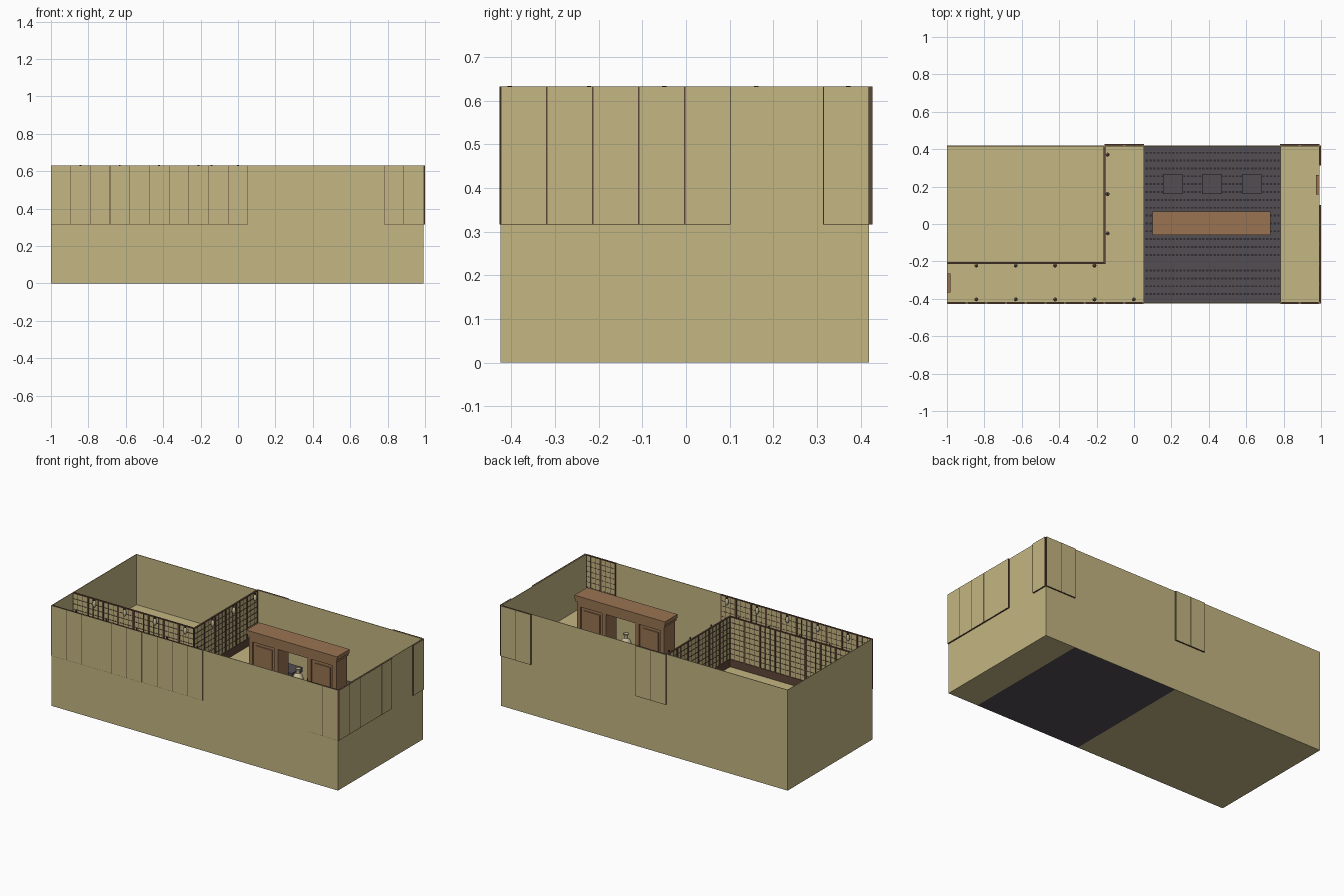
import bpy, bmesh, math
from mathutils import Matrix, Vector

if "Cube" in bpy.data.objects:
    bpy.data.objects.remove(bpy.data.objects["Cube"])


def mat(name, r, g, b):
    m = bpy.data.materials.new(name)
    m.diffuse_color = (r, g, b, 1)
    m.use_nodes = True
    m.node_tree.nodes["Principled BSDF"].inputs["Base Color"].default_value = m.diffuse_color
    return m


TAN = mat("tan_plaster", 0.55, 0.465, 0.225)
DARK = mat("dark_brown_wood", 0.115, 0.062, 0.04)
WOOD = mat("warm_wood", 0.32, 0.175, 0.085)
GREY = mat("slate_grey", 0.085, 0.075, 0.085)
BLACK = mat("dark_slate", 0.03, 0.027, 0.032)
CREAM = mat("cream_ceramic", 0.6, 0.52, 0.33)

M = 2 / 19            # plan module
TOP, MID = 6 * M, 3 * M


def boxes(name, items, material):
    """One object from (x0, x1, y0, y1, z0, z1) boxes."""
    bm = bmesh.new()
    for x0, x1, y0, y1, z0, z1 in items:
        x0, x1 = sorted((x0, x1))
        y0, y1 = sorted((y0, y1))
        t = Matrix.Translation(((x0 + x1) / 2, (y0 + y1) / 2, (z0 + z1) / 2))
        s = Matrix.Diagonal((x1 - x0, y1 - y0, z1 - z0, 1))
        bmesh.ops.create_cube(bm, size=1, matrix=t @ s)
    me = bpy.data.meshes.new(name)
    bm.to_mesh(me)
    bm.free()
    me.materials.append(material)
    ob = bpy.data.objects.new(name, me)
    bpy.context.collection.objects.link(ob)
    return ob


def lathe(name, profile, spots, material, n=16):
    """Turned shape from (radius, z) points, repeated at each spot."""
    bm = bmesh.new()
    for sx, sy, sz in spots:
        rings = [[bm.verts.new((sx + r * math.cos(2 * math.pi * i / n),
                                sy + r * math.sin(2 * math.pi * i / n), sz + z))
                  for i in range(n)] for r, z in profile]
        for a, b in zip(rings, rings[1:]):
            for i in range(n):
                j = (i + 1) % n
                bm.faces.new((a[i], a[j], b[j], b[i]))
        bm.faces.new(rings[0][::-1])
        bm.faces.new(rings[-1])
    me = bpy.data.meshes.new(name)
    bm.to_mesh(me)
    bm.free()
    me.materials.append(material)
    ob = bpy.data.objects.new(name, me)
    bpy.context.collection.objects.link(ob)
    bpy.context.view_layer.objects.active = ob
    ob.select_set(True)
    bpy.ops.object.shade_smooth_by_angle(angle=math.radians(40))
    ob.select_set(False)


# outer walls
X0, X1, Y0, Y1, T = -1.0, 0.992, -0.424, 0.419, 0.004
boxes("outer_walls", [
    (X0, X1, Y0, Y0 + T, 0, TOP), (X0, X1, Y1 - T, Y1, 0, TOP),
    (X0, X0 + T, Y0, Y1, 0, TOP), (X1 - T, X1, Y0, Y1, 0, TOP)], TAN)

# raised floors on both sides of the sunken stone floor
PX0, PX1 = X0 + 10 * M, 0.782
boxes("raised_floor", [(X0, PX0, Y0, Y1, 0, MID), (PX1, X1, Y0, Y1, 0, MID)], TAN)

# sunken stone floor with rows of small studs
boxes("stone_floor", [(PX0, PX1, Y0 + .001, Y1 - .001, 0, 0.042)], GREY)
studs = []
for r in range(19):
    if r == 4:
        continue
    y = -0.375 + r * 0.042
    for k in range(36):
        x = PX0 + 0.01 + k * 0.0201
        studs.append((x, x + 0.013, y - 0.005, y + 0.005, 0.04, 0.048))
boxes("stone_studs", studs, BLACK)

# paper screens: frame, kickboard, lattice and paper, one module wide
frame, paper = [], []


def screen(axis, start, c, inward, both=False):
    """axis 'x' or 'y': direction of the screen; c: its outer face; inward: +1 or -1."""
    def put(lst, u0, u1, d0, d1, z0, z1):
        a, b = c + inward * d0, c + inward * d1
        u0, u1 = start + u0, start + u1
        lst.append((u0, u1, a, b, z0, z1) if axis == 'x' else (a, b, u0, u1, z0, z1))

    D, w, kick = 0.010, 0.006, 0.048
    back = 0 if both else 0.0006
    for u0, u1, z0, z1 in ((0, w, MID, TOP), (M - w, M, MID, TOP),
                           (w, M - w, TOP - w, TOP), (w, M - w, MID, MID + kick)):
        put(frame, u0, u1, back, D, z0, z1)
    bar = (0.002, 0.008) if both else (0.004, 0.008)
    for i in (1, 2):
        u = i * M / 3
        put(frame, u - .0015, u + .0015, *bar, MID + kick, TOP - w)
    for i in range(1, 8):
        z = MID + kick + i * (TOP - w - MID - kick) / 8
        put(frame, w, M - w, *bar, z - .0015, z + .0015)
    put(paper, w, M - w, 0.004, 0.006, MID + kick, TOP - w)
    if not both:          # plain backing on the outside
        put(paper, .0015, M - .0015, 0, 0.002, MID + .0015, TOP - .001)


YF, YB, XR = Y0 - 0.003, 0.427, 1.0
for i in range(10):
    screen('x', X0 + i * M, YF, 1)
for i in range(2):
    screen('x', X1 - (i + 1) * M, YF, 1)
    screen('x', X1 - (i + 1) * M, YB, -1)
    screen('x', PX0 - (i + 1) * M, YB, -1)
for i in range(5):
    screen('y', Y0 + i * M, XR, -1)
screen('y', Y1 - M, XR, -1)
# L-shaped inner partition
PX, PY = X0 + 8 * M, Y0 + 2 * M
for i in range(8):
    screen('x', X0 + i * M, PY - 0.001, 1, True)
for i in range(6):
    screen('y', PY + i * M, PX - 0.005, 1, True)
boxes("screen_frames", frame, DARK)
boxes("screen_paper", paper, TAN)

# small lanterns hung along the screens
spots = [(-0.843 + 2 * M * i, -0.222, 0) for i in range(4)]
spots += [(-0.843 + 2 * M * i, -0.403, 0) for i in range(5)]
spots += [(-0.141, -0.05 + 2 * M * i, 0) for i in range(3)]
lathe("lantern_shades", [(.005, .585), (.009, .592), (.0105, .605),
                         (.009, .618), (.005, .625)], spots, CREAM, 12)
lathe("lantern_caps", [(.005, .625), (.005, TOP + .002)], spots, DARK, 8)

# doors with posts on the two end walls
for name, xa, s, y in (("left_door", X0 + T, 1, -0.315), ("right_door", X1 - T, -1, 0.21)):
    boxes(name, [(xa, xa + s * .008, y - .04, y + .04, MID, .435)], WOOD)
    boxes(name + "_frame", [(xa, xa + s * .014, y - .051, y - .04, MID, .445),
                            (xa, xa + s * .014, y + .04, y + .051, MID, .445),
                            (xa, xa + s * .014, y - .04, y + .04, .433, .445)], WOOD)

# large wooden cabinet with an open middle bay
CX0, CX1, CY0, CY1, CZ = 0.1, 0.73, -0.06, 0.066, 0.042
BX0, BX1 = CX0 + .012, CX1 - .012
OX0, OX1 = 0.312, 0.518
cab = [(CX0, CX1, CY0, CY1, TOP - .024, TOP - .001),
       (CX0 + .006, CX1 - .006, CY0 + .005, CY1 - .005, TOP - .04, TOP - .024),
       (BX0, BX1, CY0 + .010, CY1 - .010, TOP - .07, TOP - .04),
       (BX0, BX1, CY0 + .010, CY1 - .010, CZ, CZ + .04),
       (OX0, OX1, CY0 + .010, CY1 - .010, CZ + .04, .33)]
panels = []
for a, b in ((BX0, OX0), (OX1, BX1)):
    cab.append((a, b, CY0 + .020, CY1 - .020, CZ + .04, TOP - .07))
    for u in (a, b - .025):      # posts
        cab.append((u, u + .025, CY0 + .010, CY1 - .010, CZ + .04, TOP - .07))
    for s0, s1 in ((.014, .020), (.106, .112)):   # raised door panels
        for z0, z1 in ((CZ + .07, .31), (.34, TOP - .09)):
            panels.append((a + .045, b - .045, CY0 + s0, CY0 + s1, z0, z1))
boxes("cabinet", cab, WOOD)
boxes("cabinet_door_panels", panels, WOOD)

# vase in the open bay
lathe("vase", [(.018, 0), (.03, .025), (.034, .05), (.027, .077), (.012, .092),
               (.011, .105), (.018, .12), (.014, .12), (.008, .105)],
      [(0.415, 0.003, .33)], CREAM, 20)

# three square stools behind the cabinet
for i in range(3):
    x, y = 0.208 + i * 2 * M, 0.214
    h = M / 2
    boxes("stool_seat", [(x - h, x + h, y - h, y + h, MID - .03, MID)], GREY)
    boxes("stool_base", [(x - h + .01, x + h - .01, y - h + .01, y + h - .01, .04, MID - .03)], GREY)
